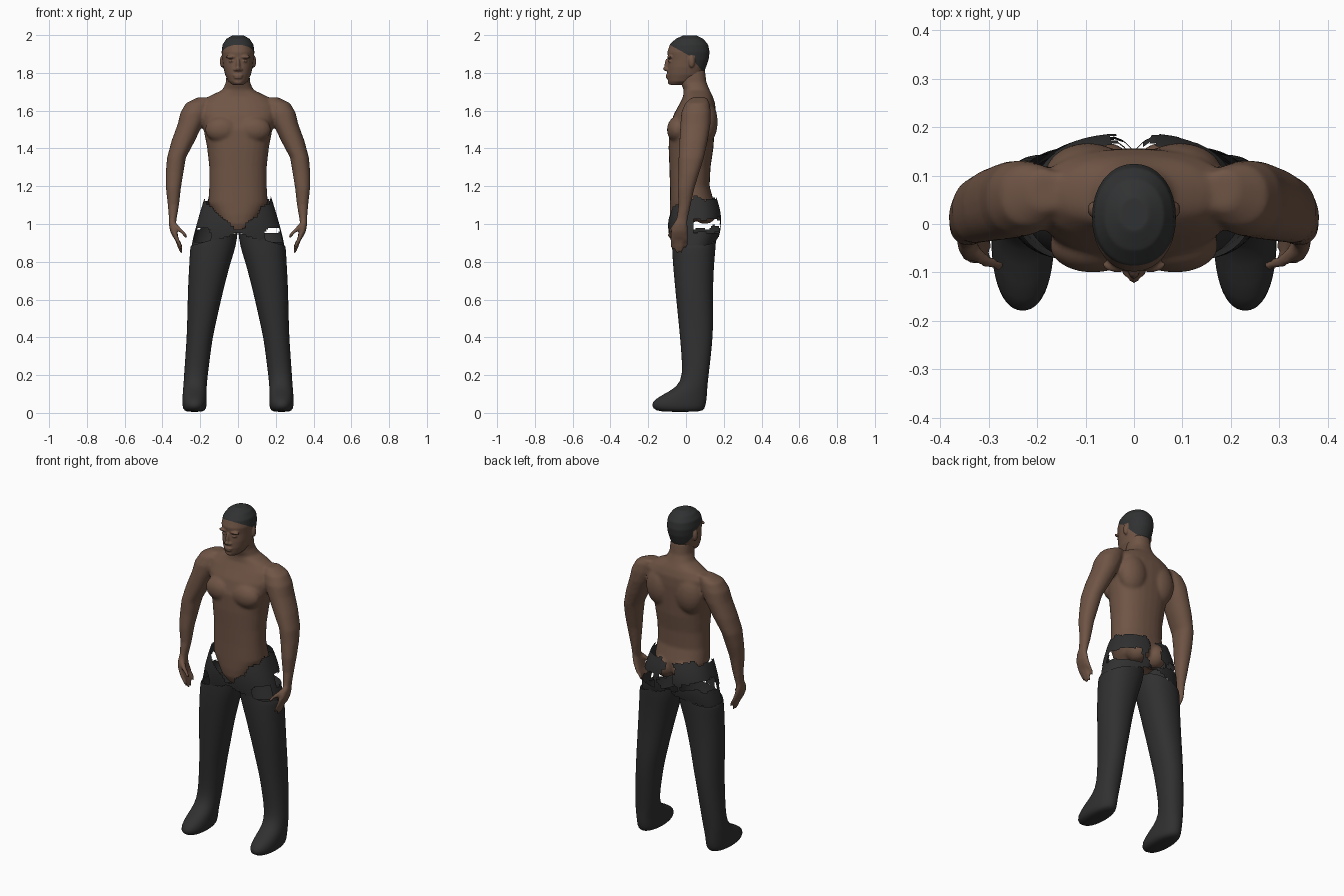
import bpy, bmesh, math
from mathutils import Vector

if "Cube" in bpy.data.objects:
    bpy.data.objects.remove(bpy.data.objects["Cube"])


def material(name, rgb):
    m = bpy.data.materials.new(name)
    m.use_nodes = True
    m.diffuse_color = (*rgb, 1)
    bsdf = m.node_tree.nodes["Principled BSDF"]
    bsdf.inputs["Base Color"].default_value = (*rgb, 1)
    bsdf.inputs["Roughness"].default_value = 0.8
    return m


SKIN = material("brown skin", (0.16, 0.09, 0.06))
CLOTH = material("charcoal cloth", (0.03, 0.03, 0.03))
HAIR = material("black hair", (0.03, 0.031, 0.032))


def finish(name, bm, mats):
    bmesh.ops.recalc_face_normals(bm, faces=bm.faces)
    for f in bm.faces:
        f.smooth = True
    me = bpy.data.meshes.new(name)
    bm.to_mesh(me)
    bm.free()
    ob = bpy.data.objects.new(name, me)
    bpy.context.collection.objects.link(ob)
    for m in mats:
        me.materials.append(m)
    return ob


def loft(bm, rings, side=1, n=20, power=2.2, slant=0, cap_top=True):
    """Skin rounded rings given as (centre x, half width, front y, back y, z)."""
    loops = []
    for i, (cx, rx, y0, y1, z) in enumerate(rings):
        loop = []
        for k in range(n):
            a = 2 * math.pi * k / n
            c, s = math.cos(a), math.sin(a)
            px = math.copysign(abs(c) ** (2 / power), c) * rx
            py = math.copysign(abs(s) ** (2 / power), s) * (y1 - y0) / 2
            dz = -slant * px if i == len(rings) - 1 else 0
            loop.append(bm.verts.new((side * (cx + px), (y0 + y1) / 2 + py, z + dz)))
        loops.append(loop)
    for a, b in zip(loops, loops[1:]):
        for k in range(n):
            bm.faces.new((a[k], a[(k + 1) % n], b[(k + 1) % n], b[k]))
    bm.faces.new(loops[0])
    if cap_top:
        bm.faces.new(loops[-1])


def tube(bm, points, radius, side):
    """Finger-like loft through (x, y, z) points."""
    rings = [(x, r, y - r, y + r, z) for (x, y, z), r in zip(points, radius)]
    loft(bm, rings, side, n=10, power=2)


def ball(bm, centre, size):
    geo = bmesh.ops.create_uvsphere(bm, u_segments=20, v_segments=12, radius=1)
    for v in geo["verts"]:
        v.co = Vector([c + a * s for c, a, s in zip(centre, v.co, size)])


def apply_all(ob):
    """Replace the mesh with its modified result."""
    graph = bpy.context.evaluated_depsgraph_get()
    me = bpy.data.meshes.new_from_object(ob.evaluated_get(graph))
    ob.modifiers.clear()
    ob.data = me


# Bare body: torso, neck, arms and hands fused into one skin
bm = bmesh.new()
loft(bm, [(0, .025, -.06, -.01, .955), (0, .075, -.08, .02, 1.0),
          (0, .125, -.085, .14, 1.05), (0, .158, -.085, .15, 1.11),
          (0, .152, -.085, .125, 1.2), (0, .152, -.088, .13, 1.3),
          (0, .163, -.092, .145, 1.4), (0, .182, -.09, .152, 1.5),
          (0, .205, -.065, .157, 1.58), (0, .2, -.035, .155, 1.635),
          (0, .155, -.015, .142, 1.675), (0, .082, -.012, .125, 1.71),
          (0, .064, -.03, .108, 1.75), (0, .06, -.04, .1, 1.82)], n=28, power=2.3)
for s in (1, -1):
    ball(bm, (s * .085, -.045, 1.5), (.09, .056, .07))       # chest
    ball(bm, (s * .095, .1, 1.54), (.09, .068, .12))         # shoulder blade
    ball(bm, (s * .06, .1, 1.07), (.065, .07, .07))          # seat
    loft(bm, [(.345, .014, -.06, .0, .985), (.345, .021, -.05, .01, 1.03),
              (.342, .03, -.04, .025, 1.1), (.342, .04, -.045, .045, 1.19),
              (.336, .047, -.04, .07, 1.27), (.326, .05, -.04, .095, 1.35),
              (.29, .062, -.035, .115, 1.44), (.252, .067, -.03, .13, 1.53),
              (.232, .073, -.025, .132, 1.59), (.212, .064, -.005, .125, 1.64),
              (.18, .035, .03, .11, 1.67)], s)
    loft(bm, [(.328, .013, -.08, .008, .925), (.34, .019, -.082, .01, .96),
              (.347, .02, -.068, .008, 1.0), (.347, .018, -.05, .01, 1.03)], s)
    for k, tip in enumerate((.862, .842, .845, .87)):
        y = -.072 + k * .024
        tube(bm, [(.298, y, tip), (.308, y, tip + .03), (.322, y, .915), (.335, y, .95)],
             (.007, .0105, .012, .012), s)
    tube(bm, [(.272, -.088, .925), (.284, -.084, .945), (.31, -.075, .972), (.34, -.05, 1.005)],
         (.008, .013, .015, .015), s)
body = finish("bare_body", bm, [SKIN])
rem = body.modifiers.new("fuse", "REMESH")
rem.mode, rem.voxel_size, rem.use_smooth_shade = "VOXEL", .008, True
smo = body.modifiers.new("soften", "SMOOTH")
smo.factor, smo.iterations = .5, 7

# Head with fused facial features
bm = bmesh.new()
loft(bm, [(0, .03, -.085, -.02, 1.737), (0, .052, -.095, .05, 1.755),
          (0, .068, -.1, .09, 1.79), (0, .078, -.098, .106, 1.83),
          (0, .083, -.094, .12, 1.87), (0, .087, -.099, .125, 1.91),
          (0, .082, -.086, .117, 1.95), (0, .062, -.055, .092, 1.98),
          (0, .03, -.015, .055, 1.998)], n=32, power=2.1)
ball(bm, (0, -.1, 1.842), (.011, .013, .036))     # nose bridge
ball(bm, (0, -.106, 1.822), (.013, .016, .012))   # nose tip
ball(bm, (0, -.094, 1.787), (.028, .014, .007))   # upper lip
ball(bm, (0, -.093, 1.775), (.024, .014, .007))   # lower lip
ball(bm, (0, -.08, 1.752), (.025, .017, .015))    # chin
for s in (1, -1):
    ball(bm, (s * .013, -.099, 1.817), (.011, .011, .008))   # nostril
    ball(bm, (s * .035, -.085, 1.884), (.03, .015, .009))    # brow
    ball(bm, (s * .033, -.083, 1.863), (.017, .012, .008))   # closed eye
    ball(bm, (s * .083, .03, 1.86), (.013, .017, .033))      # ear
head = finish("head", bm, [SKIN, HAIR])
rem = head.modifiers.new("fuse", "REMESH")
rem.mode, rem.voxel_size, rem.use_smooth_shade = "VOXEL", .0045, True
smo = head.modifiers.new("soften", "SMOOTH")
smo.factor, smo.iterations = .5, 3
apply_all(head)

# Hairline: cut along two slanted planes, then colour above them
bm = bmesh.new()
bm.from_mesh(head.data)
hairline = ((-.08, 1.945, .55), (.04, 1.865, 1.2))
for y, z, slope in hairline:
    bmesh.ops.bisect_plane(bm, geom=bm.verts[:] + bm.edges[:] + bm.faces[:],
                           plane_co=(0, y, z), plane_no=(0, slope, 1))
for f in bm.faces:
    c = f.calc_center_median()
    above = any(c.z > z - slope * (c.y - y) for y, z, slope in hairline)
    ear = abs(c.x) > .08 and c.z < 1.893 and .01 < c.y < .05
    f.material_index = int(above and not ear)
    f.smooth = True
bm.to_mesh(head.data)
bm.free()

# Trouser legs running into rounded feet
for s, label in ((1, "left"), (-1, "right")):
    bm = bmesh.new()
    loft(bm, [(.23, .045, -.14, .08, .004), (.23, .063, -.178, .1, .022),
              (.23, .066, -.187, .108, .055), (.23, .064, -.13, .112, .095),
              (.228, .062, -.045, .113, .135), (.223, .063, -.018, .12, .2),
              (.213, .066, -.024, .132, .3), (.203, .069, -.032, .142, .4),
              (.19, .079, -.042, .145, .5), (.178, .089, -.052, .143, .6),
              (.164, .1, -.062, .145, .7), (.148, .11, -.071, .15, .8),
              (.132, .122, -.075, .158, .88), (.125, .124, -.075, .16, .92)],
         s, n=24, slant=.28, cap_top=False)
    leg = finish(label + "_trouser_leg", bm, [CLOTH])
    leg.modifiers.new("round", "SUBSURF").levels = 1


# Torn trouser waist: a hip shell with ragged cells removed
def kept(x, y, z):
    w = abs(x)
    ragged = .008 * math.sin(40 * x + 55 * z) + .006 * math.sin(90 * y + 30 * z)
    if z < .95 - .3 * w:
        return False
    if y < 0:
        notch = .15 < w + ragged and .905 < z < .975
        return z < .955 + w + ragged and not notch
    if w < .045 + ragged * 2:
        return z < .96
    low = .95 if x > 0 else .985
    torn = y > .035 and w > .09 and low < z + ragged < 1.03
    return z < 1.135 + ragged and not torn


bm = bmesh.new()
N, ROWS = 96, 28
grid = []
for j in range(ROWS + 1):
    t = j / ROWS
    z = .885 + .265 * t
    rx = .245 - .072 * t ** 1.2
    ry = .12 + .016 * math.sin(math.pi * t)
    row = []
    for k in range(N):
        a = 2 * math.pi * k / N
        c, q = math.cos(a), math.sin(a)
        x = rx * math.copysign(abs(c) ** .85, c)
        y = .04 + ry * math.copysign(abs(q) ** .85, q)
        if q > 0:
            y += .012 * math.sin(math.pi * t) - .03 * math.exp(-(x / .02) ** 2)
        row.append(bm.verts.new((x, y, z)))
    grid.append(row)
for a, b in zip(grid, grid[1:]):
    for k in range(N):
        quad = (a[k], a[(k + 1) % N], b[(k + 1) % N], b[k])
        mid = sum((v.co for v in quad), Vector()) / 4
        if kept(*mid):
            bm.faces.new(quad)
bmesh.ops.delete(bm, geom=[v for v in bm.verts if not v.link_faces], context="VERTS")
finish("torn_trouser_waist", bm, [CLOTH])
